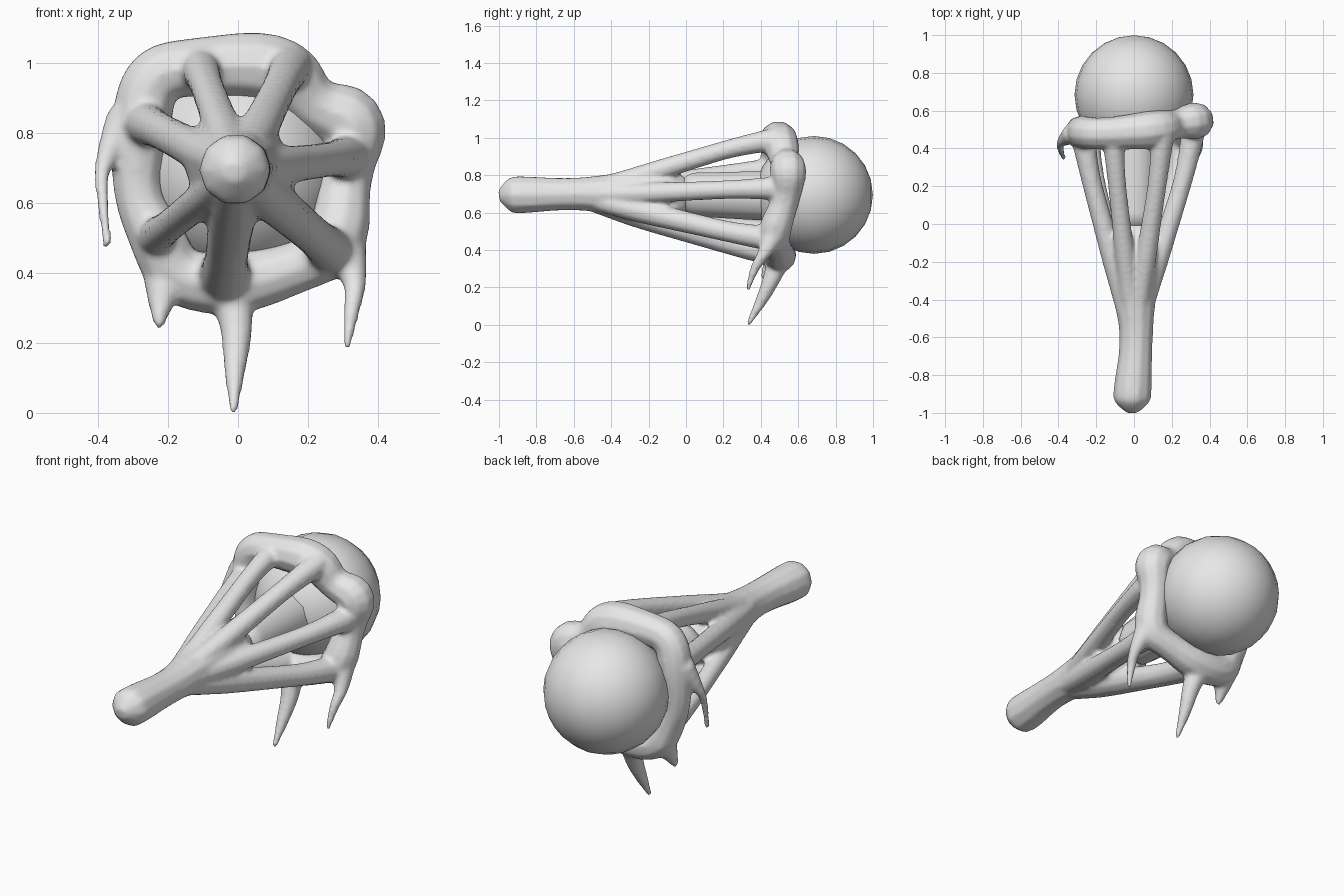
import bpy
from mathutils import Vector
from math import pi

cube = bpy.data.objects.get("Cube")
if cube:
    bpy.data.objects.remove(cube)

grey = bpy.data.materials.new("plain_grey")
grey.use_nodes = True
grey.diffuse_color = (0.8, 0.8, 0.8, 1)
grey.node_tree.nodes["Principled BSDF"].inputs["Base Color"].default_value = (0.8, 0.8, 0.8, 1)


def add_tube(curve, points, cyclic=False):
    """Adds a smooth tube through (x, y, z, radius) points."""
    s = curve.splines.new("NURBS")
    s.points.add(len(points) - 1)
    for p, (x, y, z, r) in zip(s.points, points):
        p.co = (x, y, z, 1)
        p.radius = r
    s.order_u = 3
    s.use_endpoint_u = not cyclic
    s.use_cyclic_u = cyclic
    s.resolution_u = 5


def new_curve(name):
    c = bpy.data.curves.new(name, "CURVE")
    c.dimensions = "3D"
    c.bevel_depth = 1
    c.bevel_resolution = 3
    c.use_fill_caps = True
    return c


def curve_to_object(curve, name):
    tmp = bpy.data.objects.new(name + "_path", curve)
    bpy.context.collection.objects.link(tmp)
    bpy.context.view_layer.update()
    mesh = bpy.data.meshes.new_from_object(
        tmp.evaluated_get(bpy.context.evaluated_depsgraph_get()))
    bpy.data.objects.remove(tmp)
    ob = bpy.data.objects.new(name, mesh)
    bpy.context.collection.objects.link(ob)
    mesh.materials.clear()
    mesh.materials.append(grey)
    mesh.shade_smooth()
    return ob


frame = new_curve("frame")

# Handle, with a blunt tip, swelling where the struts begin
add_tube(frame, [(-0.01, -1.0, 0.69, 0.03), (-0.01, -0.95, 0.695, 0.095), (-0.01, -0.9, 0.695, 0.106),
                 (0.015, -0.62, 0.7, 0.083), (0.005, -0.4, 0.7, 0.11), (0, -0.22, 0.695, 0.15),
                 (0, -0.08, 0.69, 0.15), (0, 0.0, 0.69, 0.1)])

# Struts fanning out from the handle to the collar: end x, end z, radius
axis = Vector((0, 0.47, 0.69))
struts = [(-0.11, 0.99, 0.048), (0.15, 0.99, 0.05), (0.31, 0.73, 0.05), (0.27, 0.46, 0.056),
          (-0.04, 0.39, 0.062), (-0.24, 0.5, 0.046), (-0.27, 0.83, 0.052)]
for x, z, r in struts:
    d = Vector((x, 0.47, z)) - axis
    add_tube(frame, [(0, -0.62, 0.7, 0.05)] + [
        (d.x * k, y, 0.69 + d.z * k, r * w)
        for y, k, w in ((-0.35, 0.24, 1.15), (-0.18, 0.42, 1.15), (0.0, 0.61, 1.05),
                        (0.3, 0.91, 1.0), (0.47, 1.0, 1.3))])

# Lumpy collar around the ball
add_tube(frame, [(-0.12, 0.48, 0.99, 0.085), (0.13, 0.5, 0.995, 0.108), (0.21, 0.53, 0.87, 0.075),
                 (0.345, 0.55, 0.84, 0.108), (0.305, 0.54, 0.68, 0.07), (0.29, 0.46, 0.48, 0.095),
                 (0.19, 0.49, 0.42, 0.07), (0, 0.5, 0.365, 0.095), (-0.18, 0.5, 0.38, 0.085),
                 (-0.23, 0.48, 0.5, 0.085), (-0.295, 0.49, 0.62, 0.065), (-0.28, 0.49, 0.82, 0.09),
                 (-0.25, 0.48, 0.97, 0.085)], cyclic=True)

# Hanging claws
add_tube(frame, [(-0.03, 0.5, 0.37, 0.07), (0, 0.47, 0.27, 0.05),
                 (-0.01, 0.4, 0.12, 0.033), (-0.013, 0.33, 0, 0.012)])
add_tube(frame, [(0.3, 0.47, 0.48, 0.07), (0.34, 0.42, 0.38, 0.033),
                 (0.325, 0.36, 0.3, 0.026), (0.31, 0.33, 0.185, 0.012)])
add_tube(frame, [(-0.2, 0.5, 0.42, 0.08), (-0.22, 0.46, 0.34, 0.048), (-0.226, 0.41, 0.245, 0.014)])
add_tube(frame, [(-0.32, 0.48, 0.84, 0.06), (-0.39, 0.44, 0.72, 0.025),
                 (-0.39, 0.39, 0.62, 0.018), (-0.372, 0.35, 0.475, 0.014)])

# Blend the tubes into one grown shape
cage = curve_to_object(frame, "handle_and_cage")
remesh = cage.modifiers.new("blend", "REMESH")
remesh.mode = "VOXEL"
remesh.voxel_size = 0.011
remesh.use_smooth_shade = True
soften = cage.modifiers.new("soften", "SMOOTH")
soften.factor = 0.5
soften.iterations = 8

# Core inside the cage
core = new_curve("core")
add_tube(core, [(0, -0.02, 0.7, 0.08), (0, 0.01, 0.7, 0.12), (0, 0.1, 0.695, 0.125),
                (0, 0.45, 0.69, 0.14)])
curve_to_object(core, "inner_core")

# Ball held by the collar, its poles along the handle
bpy.ops.mesh.primitive_uv_sphere_add(segments=24, ring_count=12, radius=0.315,
                                     location=(0, 0.684, 0.695), rotation=(pi / 2, 0, 0))
ball = bpy.context.object
ball.name = "ball"
ball.data.materials.append(grey)
bpy.ops.object.shade_smooth()
